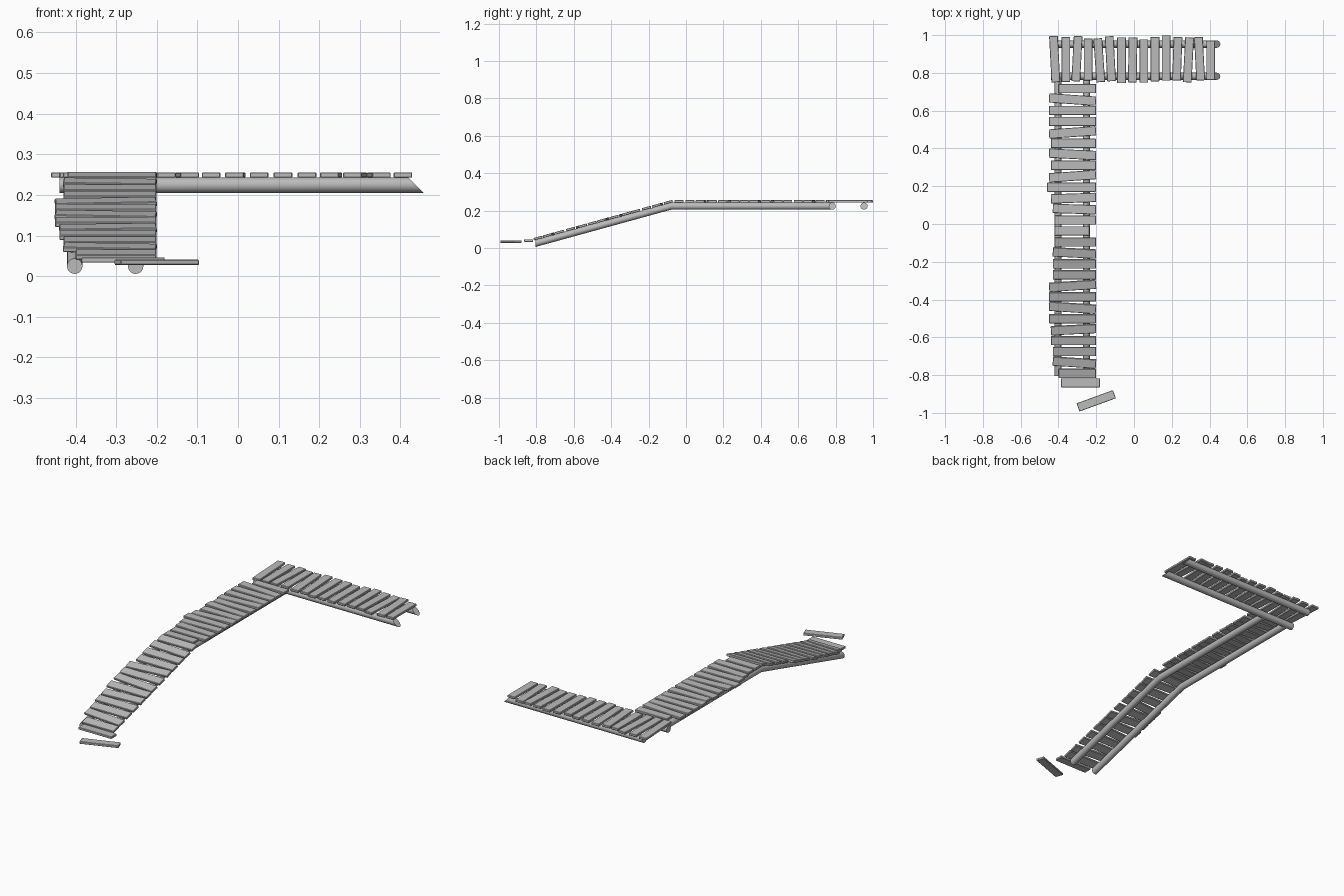
import bpy
import bmesh
from math import radians, atan, cos, sin, tau
from mathutils import Matrix, Vector

default = bpy.data.objects.get("Cube")
if default:
    bpy.data.objects.remove(default)

grey = bpy.data.materials.new("weathered grey")
grey.use_nodes = True
grey.diffuse_color = (0.5, 0.5, 0.5, 1)
grey.node_tree.nodes["Principled BSDF"].inputs["Base Color"].default_value = (0.5, 0.5, 0.5, 1)

THICK = 0.013
DECK = 0.249      # plank centre height on the flat
BEND = -0.08      # where the ramp begins
SLOPE = 0.275
RADIUS = 0.019


def finish(name, bm):
    mesh = bpy.data.meshes.new(name)
    bmesh.ops.recalc_face_normals(bm, faces=bm.faces)
    bm.to_mesh(mesh)
    bm.free()
    mesh.materials.append(grey)
    obj = bpy.data.objects.new(name, mesh)
    bpy.context.collection.objects.link(obj)
    return obj


def plank(name, centre, size, turn=0, pitch=0):
    """Bevelled board, turned about z in degrees, then pitched about x in radians."""
    bm = bmesh.new()
    bmesh.ops.create_cube(bm, size=1, matrix=Matrix.Diagonal((*size, THICK, 1)))
    obj = finish(name, bm)
    spin = Matrix.Rotation(pitch, 4, "X") @ Matrix.Rotation(radians(turn), 4, "Z")
    obj.matrix_world = Matrix.Translation(centre) @ spin
    bevel = obj.modifiers.new("worn edges", "BEVEL")
    bevel.width = 0.002
    bevel.segments = 1
    return obj


def beam(name, path, across, sides=20):
    """Round log through path points (position, shear of the cut)."""
    bm = bmesh.new()
    rings = []
    for point, shear in path:
        along = Vector((across.y, across.x, 0))
        ring = []
        for i in range(sides):
            a = tau * i / sides
            up = RADIUS * sin(a)
            ring.append(bm.verts.new(Vector(point) + across * RADIUS * cos(a)
                                     + Vector((0, 0, up)) + along * shear * up))
        rings.append(ring)
    for r, s in zip(rings, rings[1:]):
        for i in range(sides):
            j = (i + 1) % sides
            bm.faces.new((r[i], r[j], s[j], s[i])).smooth = True
    bm.faces.new(rings[0])
    bm.faces.new(rings[-1])
    obj = finish(name, bm)
    bpy.ops.object.select_all(action="DESELECT")
    obj.select_set(True)
    bpy.context.view_layer.objects.active = obj
    bpy.ops.object.shade_smooth_by_angle(angle=radians(40))


# Logs under the long walkway and its ramp
LOG_Z = 0.224
RAMP_END = -0.805
for side, x in (("outer", -0.402), ("inner", -0.252)):
    low = LOG_Z + SLOPE * (RAMP_END - BEND)
    beam("walkway_log_" + side,
         [((x, RAMP_END, low), 0), ((x, BEND, LOG_Z), 0), ((x, 0.78, LOG_Z), 0)],
         Vector((1, 0, 0)))

# Logs under the side pier, with slanted free ends
for side, y, start in (("front", 0.782, -0.44), ("back", 0.952, -0.41)):
    beam("pier_log_" + side, [((start, y, LOG_Z), 0), ((0.438, y, LOG_Z), -1)],
         Vector((0, 1, 0)))

# Walkway planks: left end position (hundredths) and turn
boards = [(-40, 0), (-45, -4), (-45, 0), (-45, 0), (-45, 4), (-44, 0), (-45, -3),
          (-44, 0), (-45, 4), (-46, 0), (-44, 2), (-43, -2), (-42, 0), (-42, 0),
          (-42, 0), (-43, -3), (-43, 0), (-43, 0), (-45, 4), (-45, 0), (-45, -4),
          (-45, 0), (-44, 3), (-44, 0), (-43, 0), (-43, -4), (-40, 0)]
for i, (end, turn) in enumerate(boards):
    y = 0.717 - 0.058 * i
    left, right = end / 100, -0.235 if i == 13 else -0.201
    on_ramp = y < BEND
    z = DECK + (SLOPE * (y - BEND) if on_ramp else 0)
    plank(f"walkway_plank_{i}", ((left + right) / 2, y, z), (right - left, 0.049),
          turn, atan(SLOPE) if on_ramp else 0)

# Pier planks: centre offset and length (thousandths) and turn
pier = [(6, 245, 3), (4, 238, 0), (8, 240, -3), (4, 222, 0), (0, 232, 4), (8, 238, 3),
        (0, 243, 0), (2, 238, -1), (-4, 230, 0), (6, 235, 0), (12, 240, 0),
        (8, 230, -2), (2, 238, -3), (8, 230, 3), (0, 208, 0)]
for i, (shift, length, turn) in enumerate(pier):
    plank(f"pier_plank_{i}", (-0.42 + 0.059 * i, 0.867 + shift / 1000, DECK),
          (0.046, length / 1000), turn)

# Loose boards at the foot of the ramp
plank("foot_plank", (-0.283, -0.841, 0.04), (0.205, 0.048))
plank("fallen_plank", (-0.2, -0.936, 0.034), (0.205, 0.046), 20)
